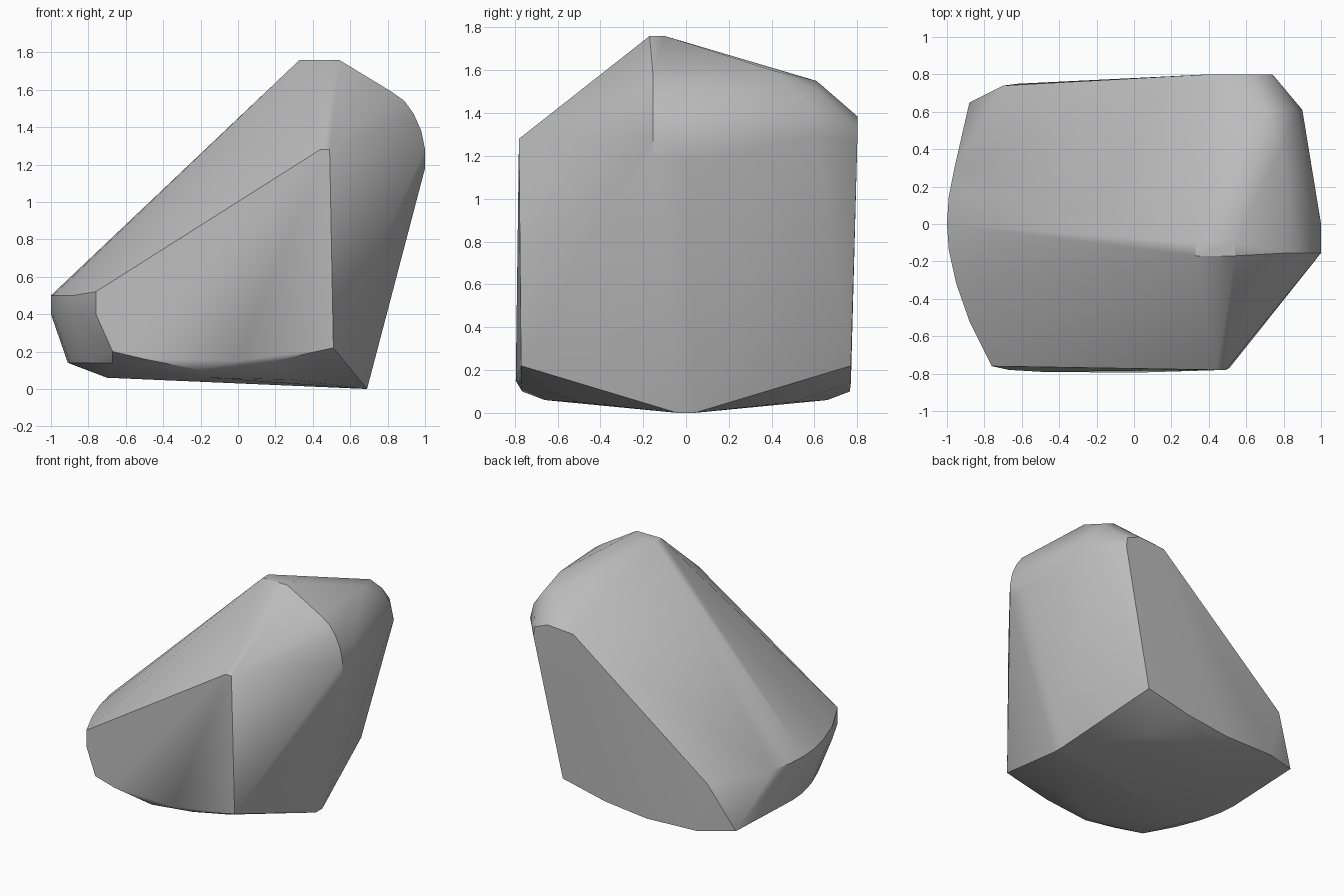
import bpy
import bmesh
from math import radians

default_cube = bpy.data.objects.get("Cube")
if default_cube:
    bpy.data.objects.remove(default_cube, do_unlink=True)


def make_material(name, colour):
    material = bpy.data.materials.new(name)
    material.use_nodes = True
    material.diffuse_color = colour
    shader = material.node_tree.nodes["Principled BSDF"]
    shader.inputs["Base Color"].default_value = colour
    shader.inputs["Roughness"].default_value = 0.8
    return material


def both_sides(points):
    """Repeat points on the front and the back."""
    return [(x, side * y, z) for x, y, z in points for side in (-1, 1)]


def hull_object(name, points, material):
    """Wrap a tight convex skin around guide points."""
    bm = bmesh.new()
    for point in points:
        bm.verts.new(point)
    result = bmesh.ops.convex_hull(bm, input=bm.verts[:], use_existing_faces=False)
    spare = {item for key in ("geom_interior", "geom_unused") for item in result[key]
             if isinstance(item, bmesh.types.BMVert)}
    bmesh.ops.delete(bm, geom=list(spare), context='VERTS')
    bmesh.ops.recalc_face_normals(bm, faces=bm.faces[:])
    mesh = bpy.data.meshes.new(name)
    bm.to_mesh(mesh)
    bm.free()
    mesh.materials.append(material)
    obj = bpy.data.objects.new(name, mesh)
    bpy.context.collection.objects.link(obj)
    return obj


# Flat peak
peak = [(x, y, 1.76) for x in (0.33, 0.54) for y in (-0.17, -0.10)]

# Rounded shoulder: one arc swept back, then tapered towards the rear
shoulder_arc = [(0.82, 1.59), (0.89, 1.54), (0.94, 1.47), (0.98, 1.38),
                (1.0, 1.28), (1.0, 1.18)]
shoulder = [(x, -0.155, z) for x, z in shoulder_arc]
shoulder += [(x, 0.0, z) for x, z in shoulder_arc[3:]]
rear_shoulder = [(0.79, 0.40, 1.60), (0.70, 0.61, 1.55), (0.80, 0.61, 1.51),
                 (0.87, 0.61, 1.41), (0.90, 0.61, 1.29)]

# Front and rear upper corners
front_corner = [(0.44, -0.78, 1.28), (0.49, -0.78, 1.28)]
rear_corner = [(0.40, 0.80, 1.37), (0.62, 0.80, 1.385),
               (0.73, 0.80, 1.34), (0.74, 0.80, 1.27)]

# Curved low end: a vertical band that tucks in beneath
low_rim = [(-0.76, -0.76), (-0.88, -0.52), (-0.95, -0.32), (-0.99, -0.14),
           (-1.0, 0.0), (-0.99, 0.15), (-0.96, 0.30)]
low_end = [(x, y, 0.50 + 0.02 * (y < -0.7)) for x, y in low_rim]
low_end += [(x, y, 0.40) for x, y in low_rim]
low_end += [(x + 0.09, y * 0.92, 0.14) for x, y in low_rim]
low_end += [(-0.70, 0.74, 0.49), (-0.88, 0.65, 0.14), (-0.62, 0.75, 0.11)]

# Lower edge of the front and rear faces
lower_edge = both_sides([(0.51, 0.77, 0.22), (-0.20, 0.765, 0.10), (0.15, 0.77, 0.14)])
lower_edge += [(-0.67, -0.78, 0.20), (-0.50, -0.79, 0.16), (0.0, -0.795, 0.15)]

# Shallow underside tapering to a single foot
underside = both_sides([(0.69, 0.04, 0.0), (0.28, 0.50, 0.05),
                        (-0.15, 0.66, 0.06), (-0.70, 0.30, 0.06)])

stone = make_material("stone_grey", (0.5, 0.5, 0.5, 1.0))
boulder = hull_object("boulder", peak + shoulder + rear_shoulder + front_corner
                      + rear_corner + low_end + lower_edge + underside, stone)

# Soft facets with crisp main ridges
bpy.ops.object.select_all(action='DESELECT')
boulder.select_set(True)
bpy.context.view_layer.objects.active = boulder
bpy.ops.object.shade_smooth_by_angle(angle=radians(30))
